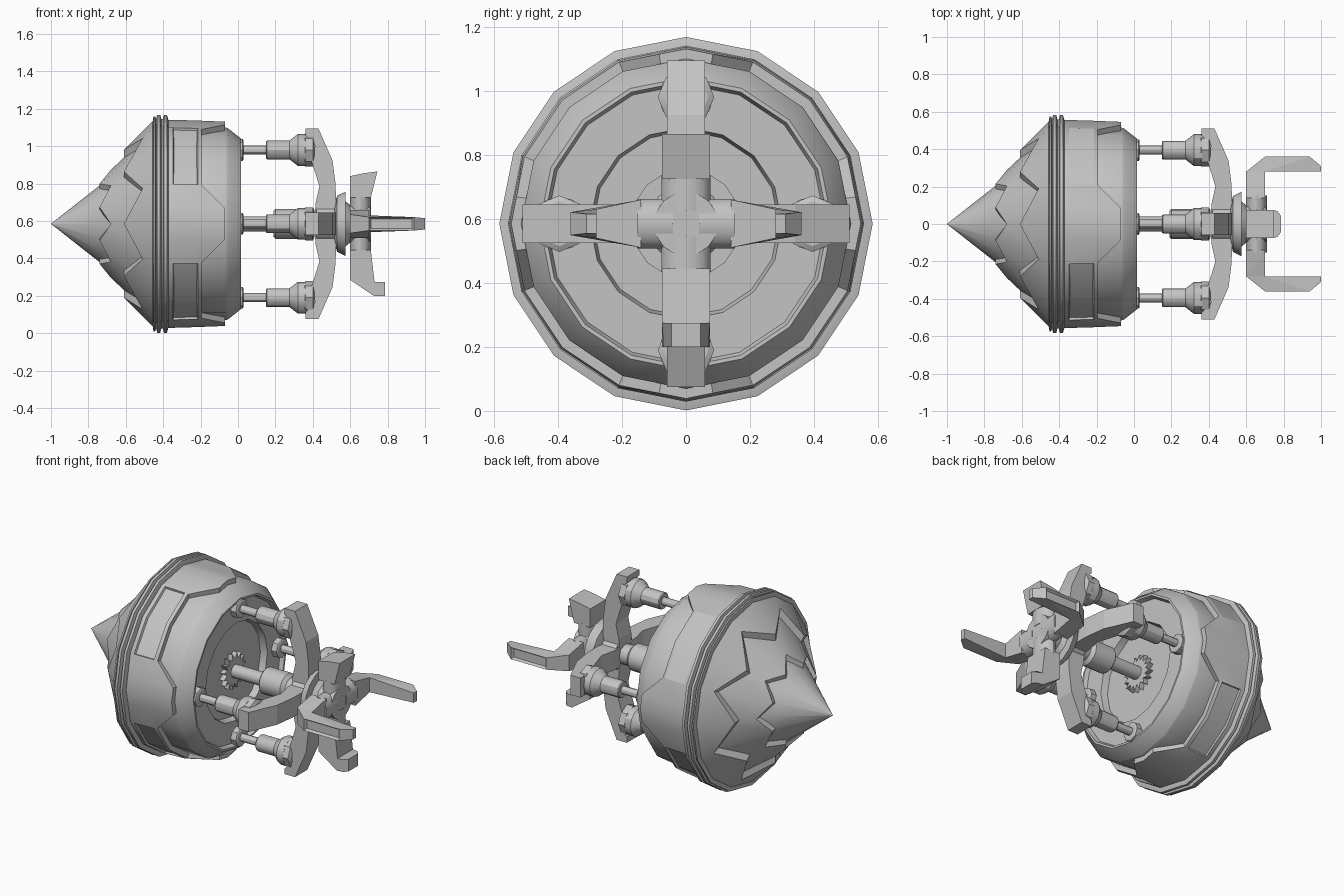
import bpy, bmesh, math
from mathutils import Matrix

if "Cube" in bpy.data.objects:
    bpy.data.objects.remove(bpy.data.objects["Cube"])

CZ = 0.585  # height of the long axis
grey = bpy.data.materials.new("steel_grey")
grey.diffuse_color = (0.55, 0.55, 0.55, 1)
grey.use_nodes = True
grey.node_tree.nodes["Principled BSDF"].inputs["Base Color"].default_value = grey.diffuse_color


def finish(bm, name, turn=0, smooth=True):
    """Turn the part about the long axis (x), lift it and make the object."""
    bmesh.ops.recalc_face_normals(bm, faces=bm.faces)
    bm.transform(Matrix.Translation((0, 0, CZ)) @ Matrix.Rotation(turn, 4, 'X'))
    me = bpy.data.meshes.new(name)
    bm.to_mesh(me)
    bm.free()
    me.materials.append(grey)
    ob = bpy.data.objects.new(name, me)
    bpy.context.collection.objects.link(ob)
    if smooth:
        bpy.ops.object.select_all(action='DESELECT')
        ob.select_set(True)
        bpy.context.view_layer.objects.active = ob
        bpy.ops.object.shade_smooth_by_angle(angle=math.radians(30))
    return ob


def skin(rings, cap=True):
    """Loft closed rings of equal length."""
    bm = bmesh.new()
    vs = [[bm.verts.new(p) for p in r] for r in rings]
    n = len(vs[0])
    rows = []
    for a, b in zip(vs, vs[1:]):
        rows.append([bm.faces.new((a[i], a[(i + 1) % n], b[(i + 1) % n], b[i])) for i in range(n)])
    if cap:
        bm.faces.new(vs[0])
        bm.faces.new(vs[-1])
    return bm, rows


def ring(x, r, n=16, c=0.0, sy=1.0):
    return [(x, sy * r * math.cos(2 * math.pi * i / n), c + r * math.sin(2 * math.pi * i / n)) for i in range(n)]


def lathe(name, profile, n=16, c=0.0, turn=0):
    bm, _ = skin([ring(x, max(r, 0.0005), n, c) for x, r in profile])
    return finish(bm, name, turn)


def prism(profile):
    """Side profile of (x, radius, half width) made solid across y."""
    return skin([[(x, -w, r) for x, r, w in profile], [(x, w, r) for x, r, w in profile]])


# drill tip and its two overlapping toothed layers
lathe("drill_tip", [(-1, 0), (-0.74, 0.205), (-0.66, 0.268)])


def toothed_layer(name, x0, x1, r0, slope, under, end, odd):
    edge, inner = [], []
    for i in range(16):
        a = i * math.pi / 8
        x = x0 if i % 2 == odd else x1
        for out, drop in ((edge, 0), (inner, under)):
            r = r0 + (x - x0) * slope - drop
            out.append((x, r * math.cos(a), r * math.sin(a)))
    bm, _ = skin([inner, edge, ring(end, r0 + (end - x0) * slope)], cap=False)
    finish(bm, name)


toothed_layer("middle_drill_layer", -0.74, -0.68, 0.232, 0.94, 0.045, -0.48, 1)
toothed_layer("outer_drill_layer", -0.61, -0.51, 0.395, 1.0, 0.05, -0.455, 0)

# ridged collar behind the drill
lathe("ridged_collar", [(-0.456, 0.549), (-0.452, 0.575), (-0.443, 0.575), (-0.438, 0.56), (-0.432, 0.583),
                        (-0.416, 0.583), (-0.41, 0.56), (-0.402, 0.56), (-0.396, 0.583), (-0.38, 0.583),
                        (-0.372, 0.555)])

# armoured shell with a notched rear edge and four recessed panels
angles = [q * 90 + a for q in range(4) for a in (0, 9, 22.5, 45, 67.5, 81)]


def shell_ring(x, r):
    pts = []
    for a in angles:
        k = r * math.cos(math.radians(11.25)) / math.cos(math.radians(a % 22.5 - 11.25))
        xx = x if x is not None else (-0.07 if min(a % 90, 90 - a % 90) < 10 else -0.195)
        pts.append((xx, k * math.cos(math.radians(a)), k * math.sin(math.radians(a))))
    return pts


bm, rows = skin([shell_ring(-0.375, 0.556), shell_ring(-0.348, 0.556), shell_ring(-0.215, 0.552),
                 shell_ring(None, 0.546), shell_ring(None, 0.5)], cap=False)
for q in range(4):
    pair = [rows[1][q * 6 + 2], rows[1][q * 6 + 3]]
    bmesh.ops.inset_region(bm, faces=pair, thickness=0.006, depth=-0.012)
finish(bm, "armour_shell")

# rear hull with a chamfered rim and a stepped recess
lathe("rear_hull", [(-0.37, 0.5), (-0.2, 0.515), (-0.065, 0.515), (-0.055, 0.512), (0.015, 0.457), (0.015, 0.445),
                    (-0.01, 0.435), (-0.01, 0.3), (-0.05, 0.29), (-0.05, 0.0)])

# toothed gear around the central shaft
bm, _ = skin([[(x, r * math.cos(i * math.pi / 16), r * math.sin(i * math.pi / 16))
               for i in range(32) for r in [0.11 if i % 2 else 0.075]] for x in (-0.05, -0.02)])
finish(bm, "shaft_gear", smooth=False)

# central shaft and hub
lathe("central_shaft", [(-0.05, 0.04), (0.19, 0.04), (0.19, 0.07), (0.2, 0.08), (0.34, 0.08), (0.36, 0.06),
                        (0.42, 0.06), (0.42, 0.1), (0.53, 0.1)])
lathe("claw_hub", [(0.515, 0.1), (0.53, 0.15), (0.575, 0.172), (0.575, 0.12), (0.6, 0.1), (0.705, 0.1)])

for k in range(4):
    t = k * math.pi / 2
    # piston from the hull to the arm
    lathe("piston_foot", [(-0.01, 0.058), (0.025, 0.058), (0.03, 0.05)], 8, 0.395, t)
    lathe("piston", [(0.02, 0.024), (0.15, 0.024), (0.15, 0.046), (0.155, 0.05), (0.275, 0.05), (0.32, 0.085),
                     (0.365, 0.085), (0.365, 0.055), (0.4, 0.055)], 12, 0.395, t)
    lathe("piston_clamp", [(0.35, 0.075), (0.36, 0.088), (0.4, 0.088), (0.41, 0.07)], 8, 0.395, t)
    # bent support arm
    outline = [(0.36, 0.51), (0.43, 0.51), (0.505, 0.34), (0.522, 0.21), (0.525, 0.05), (0.41, 0.05), (0.415, 0.11),
               (0.435, 0.2), (0.42, 0.25), (0.395, 0.33), (0.412, 0.42), (0.36, 0.475)]
    bm, _ = prism([(x, r, 0.06) for x, r in outline])
    finish(bm, "support_arm", t, False)
    # rounded knuckle at the claw root
    bm, _ = skin([[(0.655 + 0.055 * math.cos(i * math.pi / 8), 0.077 * math.sin(i * math.pi / 8), r)
                   for i in range(16)] for r in (0.04, 0.152)])
    finish(bm, "claw_knuckle", t)

# two long side claws with a slot along the outer face
for t in (math.pi / 2, -math.pi / 2):
    bm, rows = prism([(0.6, 0.14, 0.075), (0.6, 0.28, 0.05), (0.7, 0.36, 0.036), (0.94, 0.36, 0.036),
                      (1.0, 0.31, 0.03), (1.0, 0.28, 0.03), (0.7, 0.28, 0.045), (0.7, 0.14, 0.075)])
    bmesh.ops.recalc_face_normals(bm, faces=bm.faces)
    bmesh.ops.inset_individual(bm, faces=[rows[0][2]], thickness=0.014, depth=-0.015)
    bmesh.ops.triangulate(bm, faces=[f for f in bm.faces if len(f.verts) > 4])
    finish(bm, "long_claw", t, False)

# short flared upper claw
bm, _ = prism([(x, r, 0.075) for x, r in ((0.6, 0.14), (0.6, 0.255), (0.67, 0.27), (0.745, 0.28), (0.71, 0.14))])
finish(bm, "upper_claw", 0, False)

# hooked lower claw with a rounded tip
bm, _ = prism([(x, r, w) for x, r, w in ((0.6, 0.14, 0.075), (0.6, 0.3, 0.075), (0.725, 0.385, 0.075),
                                         (0.765, 0.385, 0.07), (0.785, 0.385, 0.045), (0.785, 0.31, 0.045),
                                         (0.765, 0.31, 0.07), (0.73, 0.31, 0.075), (0.71, 0.14, 0.075))])
finish(bm, "lower_claw", math.pi, False)
